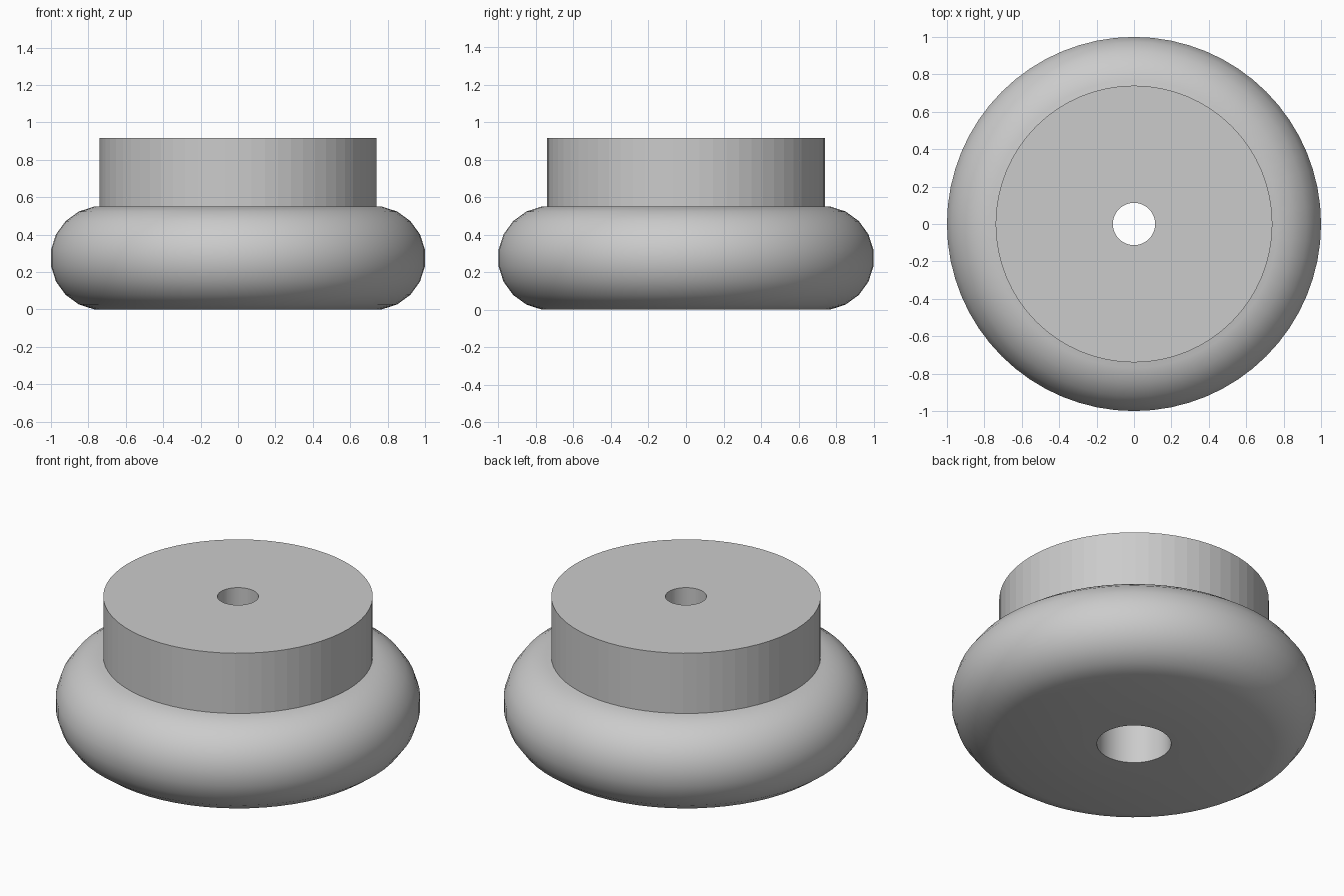
import bpy, bmesh, math

cube = bpy.data.objects.get("Cube")
if cube:
    bpy.data.objects.remove(cube, do_unlink=True)

grey = bpy.data.materials.new("light_grey")
grey.use_nodes = True
colour = (0.6, 0.6, 0.6, 1)
grey.diffuse_color = colour
grey.node_tree.nodes["Principled BSDF"].inputs["Base Color"].default_value = colour


def lathe(name, profile, sides, smooth_angle=None):
    """Revolve a closed (radius, height) loop around the z axis."""
    bm = bmesh.new()
    rings = []
    for i in range(sides):
        a = math.tau * i / sides
        rings.append([bm.verts.new((r * math.cos(a), r * math.sin(a), z))
                      for r, z in profile])
    n = len(profile)
    for i in range(sides):
        here, there = rings[i], rings[(i + 1) % sides]
        for j in range(n):
            k = (j + 1) % n
            bm.faces.new((here[j], there[j], there[k], here[k]))
    bmesh.ops.recalc_face_normals(bm, faces=bm.faces)
    mesh = bpy.data.meshes.new(name)
    bm.to_mesh(mesh)
    bm.free()
    mesh.materials.append(grey)
    obj = bpy.data.objects.new(name, mesh)
    bpy.context.collection.objects.link(obj)
    if smooth_angle:
        bpy.ops.object.select_all(action='DESELECT')
        obj.select_set(True)
        bpy.context.view_layer.objects.active = obj
        bpy.ops.object.shade_smooth_by_angle(angle=math.radians(smooth_angle))
    return obj


SIDES = 64
HALF = 0.275          # half the height of the rounded base
BODY_TOP = 2 * HALF
TOP = 0.915
HUB_R, BORE_R, RECESS_R = 0.74, 0.113, 0.204

# Rounded base with a wide recess up its middle
steps = 10
rim_r = HALF / math.cos(math.radians(9))
rim = []
for i in range(steps):
    a = math.radians(-81 + 18 * i)
    rim.append((1 - HALF + rim_r * math.cos(a), HALF + rim_r * math.sin(a)))
# keep the widest facet exactly on the outer radius
widest = max(r for r, z in rim)
rim = [(r + 1 - widest, z) for r, z in rim]
lathe("rounded_base", [(RECESS_R, 0)] + rim + [(RECESS_R, BODY_TOP)], SIDES, 30)

# Faceted hub with a narrow through bore
lathe("hub", [(BORE_R, BODY_TOP), (HUB_R, BODY_TOP), (HUB_R, TOP), (BORE_R, TOP)], SIDES)
